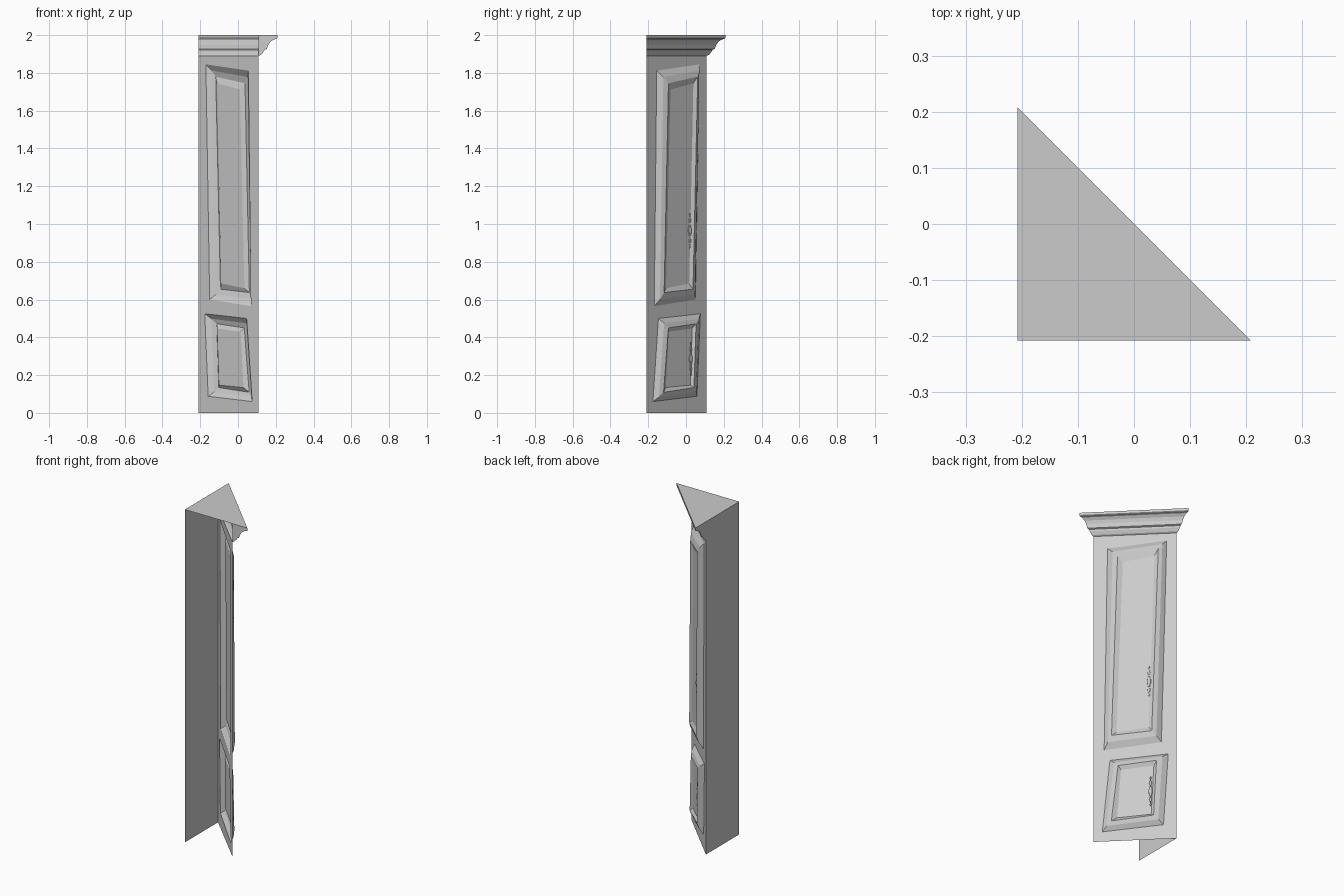
import bpy, bmesh, math
from mathutils import Vector

if "Cube" in bpy.data.objects:
    bpy.data.objects.remove(bpy.data.objects["Cube"])

W = 0.208      # half footprint
S0 = -0.10     # x + y value of the door front plane


def P(u, s, z):
    """u runs along the diagonal front, s = x + y pushes outward."""
    return Vector((s / 2 - u, s / 2 + u, z))


def finish(bm, name):
    bmesh.ops.remove_doubles(bm, verts=bm.verts, dist=1e-5)
    me = bpy.data.meshes.new(name)
    bm.to_mesh(me)
    bm.free()
    ob = bpy.data.objects.new(name, me)
    bpy.context.collection.objects.link(ob)
    return ob


def face(bm, pts):
    return bm.faces.new([bm.verts.new(p) for p in pts])


def sheet(name, *polys):
    bm = bmesh.new()
    for p in polys:
        face(bm, p)
    return finish(bm, name)


# Diagonal front with a crooked moulded panel; corners ordered BL, BR, TR, TL
def door(name, z0, z1, outer, ridge, panel, s_ridge, s_panel):
    h = S0 / 2 + W
    cell = [(-h, z0), (h, z0), (h, z1), (-h, z1)]
    mid = [((a[0] + b[0]) / 2, (a[1] + b[1]) / 2) for a, b in zip(outer, ridge)]
    rings = [(cell, S0), (outer, S0), (mid, S0 + 0.7 * (s_ridge - S0)),
             (ridge, s_ridge), (panel, s_panel)]
    rings = [[P(u, s, z) for u, z in q] for q, s in rings]
    bm = bmesh.new()
    for a, b in zip(rings, rings[1:]):
        for i in range(4):
            j = (i + 1) % 4
            face(bm, [a[i], a[j], b[j], b[i]])
    face(bm, rings[-1])
    finish(bm, name)


door("upper_door", 0.545, 1.89,
     [(-0.118, 0.565), (0.100, 0.600), (0.120, 1.845), (-0.105, 1.812)],
     [(-0.088, 0.637), (0.065, 0.655), (0.090, 1.780), (-0.065, 1.745)],
     [(-0.070, 0.660), (0.053, 0.685), (0.075, 1.745), (-0.046, 1.712)],
     -0.056, -0.072)
door("lower_door", 0.0, 0.545,
     [(-0.125, 0.060), (0.108, 0.088), (0.126, 0.525), (-0.096, 0.500)],
     [(-0.089, 0.109), (0.072, 0.134), (0.083, 0.472), (-0.063, 0.450)],
     [(-0.068, 0.134), (0.062, 0.147), (0.072, 0.447), (-0.053, 0.430)],
     -0.060, -0.078)

# Cornice: profile of (outward offset, height) run along the diagonal
prof = [(0.0, 1.89), (0.012, 1.895), (0.028, 1.912), (0.032, 1.922),
        (0.044, 1.926), (0.052, 1.948), (0.064, 1.965), (0.082, 1.977),
        (0.096, 1.980), (0.100, 1.984), (0.100, 2.0)]


def end(side, d, z):
    s = S0 + d
    return P(side * (s / 2 + W), s, z)


bm = bmesh.new()
for a, b in zip(prof, prof[1:]):
    face(bm, [end(-1, *a), end(1, *a), end(1, *b), end(-1, *b)])
for side in (1, -1):      # closed mitred ends
    cap = [end(side, *p) for p in prof] + [end(side, 0, 2.0)]
    face(bm, cap if side < 0 else cap[::-1])
finish(bm, "cornice")

# Single side wall and triangular top; the other side and the base stay open
yb = S0 + W
sheet("side_wall", [(-W, yb, 0), (-W, -W, 0), (-W, -W, 2), (-W, yb, 2)])
sheet("top", [(-W, -W, 2), end(-1, 0.1, 2.0), end(1, 0.1, 2.0)])


# Slim turned pull handles, flattened against the panels
def handle(name, u, s, zc, length):
    turn = [(-1, 0.001), (-0.9, 0.005), (-0.8, 0.002), (-0.55, 0.007),
            (-0.4, 0.003), (-0.2, 0.006), (-0.1, 0.011), (0.1, 0.011),
            (0.2, 0.006), (0.4, 0.003), (0.55, 0.007), (0.8, 0.002),
            (0.9, 0.005), (1, 0.001)]
    n = 10
    bm = bmesh.new()
    rings = []
    for t, r in turn:
        rings.append([bm.verts.new(P(
            u + 0.75 * r * math.cos(2 * math.pi * k / n),
            s + 0.8 * r * math.sin(2 * math.pi * k / n),
            zc + t * length / 2)) for k in range(n)])
    for a, b in zip(rings, rings[1:]):
        for k in range(n):
            m = (k + 1) % n
            bm.faces.new((a[m], a[k], b[k], b[m]))
    bm.faces.new(rings[0])
    bm.faces.new(rings[-1][::-1])
    bmesh.ops.recalc_face_normals(bm, faces=bm.faces)
    finish(bm, name)


handle("upper_handle", 0.054, -0.066, 0.965, 0.19)
handle("lower_handle", 0.060, -0.068, 0.285, 0.18)
